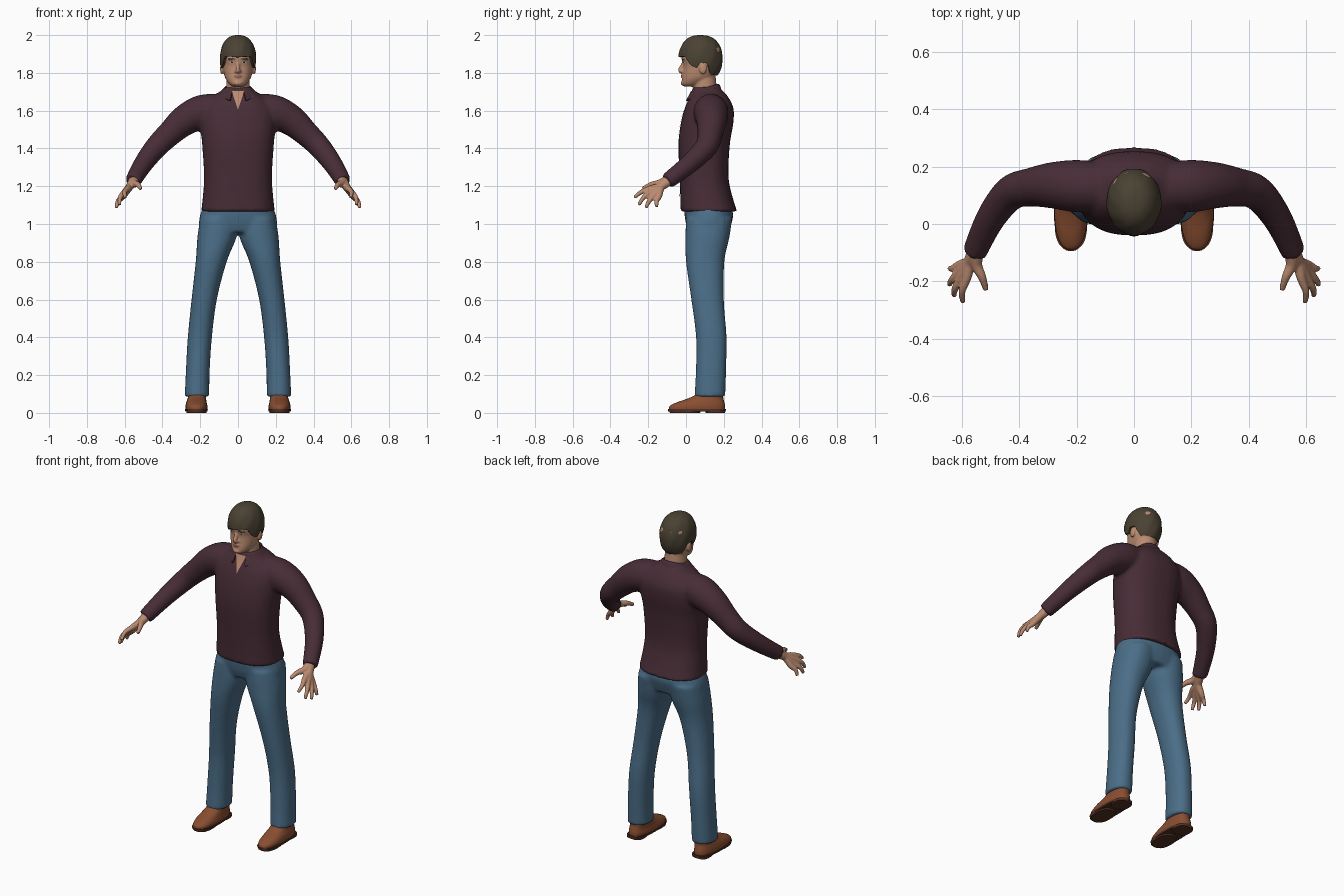
import bpy, bmesh, math
from mathutils import Vector

cube = bpy.data.objects.get("Cube")
if cube:
    bpy.data.objects.remove(cube)


def material(name, r, g, b):
    m = bpy.data.materials.new(name)
    m.use_nodes = True
    m.diffuse_color = (r, g, b, 1)
    m.node_tree.nodes["Principled BSDF"].inputs["Base Color"].default_value = (r, g, b, 1)
    return m


SHIRT = material("plum shirt", .064, .026, .038)
DENIM = material("blue denim", .07, .155, .245)
SKIN = material("skin", .5, .26, .165)
HAIR = material("brown hair", .068, .054, .033)
LEATHER = material("tan leather", .25, .075, .03)
SOLE = material("dark sole", .09, .032, .018)
WHITE = material("eye white", .6, .55, .5)
DARK = material("dark brown", .02, .014, .01)
LIPS = material("lips", .36, .14, .1)


# ---------- helpers ----------
def add_grid(bm, rows, closed=True, cap=True):
    """Skin rows of points with quads, optionally wrapping round and capping the ends."""
    vs = [[bm.verts.new(p) for p in row] for row in rows]
    n = len(rows[0])
    for a, b in zip(vs, vs[1:]):
        for i in range(n if closed else n - 1):
            j = (i + 1) % n
            bm.faces.new((a[i], a[j], b[j], b[i]))
    if cap:
        bm.faces.new(vs[0][::-1])
        bm.faces.new(vs[-1])


def spline(keys, steps=6):
    """Catmull-Rom through tuples of any length."""
    out = []
    for i in range(len(keys) - 1):
        a, b, c, d = (keys[max(i - 1, 0)], keys[i], keys[i + 1], keys[min(i + 2, len(keys) - 1)])
        for s in range(steps):
            t = s / steps
            out.append([q + t * (r - p) / 2 + t * t * (p - 2.5 * q + 2 * r - d2 / 2)
                        + t ** 3 * (1.5 * (q - r) + (d2 - p) / 2)
                        for p, q, r, d2 in zip(a, b, c, d)])
    return out + [list(keys[-1])]


def loft(bm, keys, power=2, sides=32):
    """Stack of level superellipses given as (x, y, z, rx, ry)."""
    rows = []
    for x, y, z, rx, ry in spline(keys):
        row = []
        for i in range(sides):
            c, s = math.cos(math.tau * i / sides), math.sin(math.tau * i / sides)
            row.append((x + rx * math.copysign(abs(c) ** (2 / power), c),
                        y + ry * math.copysign(abs(s) ** (2 / power), s), z))
        rows.append(row)
    add_grid(bm, rows)


def span(profile, x=0):
    """Turn (z, front, back, half width) into loft keys."""
    return [(x, (f + b) / 2, z, w, (b - f) / 2) for z, f, b, w in profile]


def tube(bm, keys, sides=16):
    """Round tube through (x, y, z, radius)."""
    pts = spline(keys)
    rows = []
    for i, p in enumerate(pts):
        d = Vector(pts[min(i + 1, len(pts) - 1)][:3]) - Vector(pts[max(i - 1, 0)][:3])
        q = d.to_track_quat('Z', 'Y')
        rows.append([Vector(p[:3]) + q @ Vector((p[3] * math.cos(math.tau * k / sides),
                     p[3] * math.sin(math.tau * k / sides), 0)) for k in range(sides)])
    add_grid(bm, rows)


def ball(bm, centre, radii):
    made = bmesh.ops.create_uvsphere(bm, u_segments=20, v_segments=12, radius=1)["verts"]
    for v in made:
        v.co = Vector(centre) + Vector([a * b for a, b in zip(v.co, radii)])


def finish(bm, name, mat, voxel=0, smooth=5, thick=0):
    """Make the object; a voxel size fuses the pieces into one soft skin."""
    bmesh.ops.recalc_face_normals(bm, faces=bm.faces)
    me = bpy.data.meshes.new(name)
    bm.to_mesh(me)
    bm.free()
    ob = bpy.data.objects.new(name, me)
    bpy.context.collection.objects.link(ob)
    if voxel:
        mod = ob.modifiers.new("fuse", 'REMESH')
        mod.mode = 'VOXEL'
        mod.voxel_size = voxel
        mod = ob.modifiers.new("soften", 'SMOOTH')
        mod.iterations = smooth
    if thick:
        mod = ob.modifiers.new("thickness", 'SOLIDIFY')
        mod.thickness = thick
        mod.offset = -1
    deps = bpy.context.evaluated_depsgraph_get()
    ob.data = bpy.data.meshes.new_from_object(ob.evaluated_get(deps))
    ob.modifiers.clear()
    ob.data.materials.clear()
    ob.data.materials.append(mat)
    for o in bpy.context.selected_objects:
        o.select_set(False)
    ob.select_set(True)
    bpy.context.view_layer.objects.active = ob
    bpy.ops.object.shade_smooth_by_angle(angle=math.radians(50))
    bpy.context.view_layer.update()
    return ob


def front(ob, x, z, lift=.002):
    """Point just in front of a body's front surface."""
    hit, co, _, _ = ob.ray_cast(Vector((x, -1, z)), Vector((0, 1, 0)))
    return Vector((x, (co.y if hit else 0) - lift, z))


def plate(name, ob, mat, low, high, half, centre=lambda z: 0, lift=.002, rows=10):
    """Thin patch lying on the front surface; half(z) is its half width."""
    bm = bmesh.new()
    zs = [low + (high - low) * i / rows for i in range(rows + 1)]
    add_grid(bm, [[front(ob, centre(z) + half(z) * k / 4, z, lift) for k in range(-4, 5)]
                  for z in zs], closed=False, cap=False)
    return finish(bm, name, mat)


# ---------- shirt ----------
bm = bmesh.new()
loft(bm, span([(1.065, -.03, .272, .196), (1.13, -.03, .25, .188), (1.25, -.034, .225, .18),
               (1.42, -.04, .232, .19), (1.53, -.028, .25, .2), (1.61, -.008, .252, .19),
               (1.67, .018, .225, .14), (1.705, .03, .195, .09), (1.725, .035, .175, .075)]),
     power=2.4)
for s in (1, -1):
    tube(bm, [(s * .09, .13, 1.61, .08), (s * .19, .132, 1.592, .092), (s * .28, .135, 1.55, .082),
              (s * .36, .128, 1.48, .068), (s * .43, .108, 1.41, .061), (s * .5, .02, 1.32, .052),
              (s * .557, -.1, 1.225, .043)], 24)
shirt = finish(bm, "shirt", SHIRT, .01, 8)

# open neck and button band
plate("neck_opening", shirt, SKIN, 1.607, 1.705, lambda z: .001 + (z - 1.607) * .33, lift=.004)
plate("button_band", shirt, SHIRT, 1.08, 1.6, lambda z: .016, lift=.003, rows=24)

# collar: a band round the neck ending in two folded points
bm = bmesh.new()
rows = [[], [], []]
for i in range(41):
    a = math.radians(24 + 312 * i / 40)
    back = (1 - math.cos(a)) / 2
    tip = max(0, 1 - back * 3)
    for row, r, z in zip(rows, (.07, .08, .094 + .012 * tip),
                         (1.7 + .043 * back, 1.694 + .04 * back, 1.685 - .035 * tip + .01 * back)):
        row.append((r * math.sin(a), .1 - r * math.cos(a) - .005 * tip, z))
add_grid(bm, rows, closed=False, cap=False)
finish(bm, "collar", SHIRT, thick=.008)

# ---------- jeans ----------
bm = bmesh.new()
loft(bm, span([(.955, .015, .225, .19), (1.0, .0, .24, .207), (1.05, -.008, .25, .2),
               (1.1, -.01, .235, .182)]), power=2.3)
for s in (1, -1):
    loft(bm, [(s * (i + o) / 2, (f + b) / 2, z, (o - i) / 2, (b - f) / 2)
              for z, i, o, f, b in ((1.03, .0, .2, .0, .245), (.93, .008, .215, -.003, .23),
                                    (.8, .06, .224, .0, .203), (.6, .112, .246, .028, .2),
                                    (.4, .138, .266, .053, .215), (.22, .15, .276, .052, .212),
                                    (.085, .152, .282, .045, .208))], power=2.2)
finish(bm, "jeans", DENIM, .01, 6)

# ---------- head and neck ----------
bm = bmesh.new()
loft(bm, span([(1.728, -.01, .05, .026), (1.742, -.022, .09, .046), (1.77, -.021, .14, .066),
               (1.8, -.017, .165, .075), (1.84, -.014, .18, .081), (1.88, -.023, .187, .085),
               (1.93, -.015, .183, .083), (1.97, .02, .15, .055)]), power=2.2)
tube(bm, [(0, .105, 1.65, .066), (0, .1, 1.72, .063), (0, .095, 1.8, .06)], 24)
tube(bm, [(0, -.01, 1.862, .008), (0, -.022, 1.835, .01), (0, -.03, 1.814, .013),
          (0, -.012, 1.802, .011)])
for s in (1, -1):
    ball(bm, (s * .086, .09, 1.822), (.009, .02, .03))
    ball(bm, (s * .011, -.017, 1.808), (.009, .012, .008))
    ball(bm, (s * .032, -.012, 1.876), (.024, .012, .007))
ball(bm, (0, -.014, 1.782), (.022, .013, .011))
ball(bm, (0, -.016, 1.745), (.022, .013, .012))
head = finish(bm, "head", SKIN, .005, 4)

# face details
for s, side in ((1, "left"), (-1, "right")):
    for part, mat, x, z, w, h, lift in (("eye", WHITE, .033, 1.856, .0125, .0055, .001),
                                        ("iris", DARK, .032, 1.856, .005, .005, .003),
                                        ("eyebrow", HAIR, .034, 1.874, .02, .0045, .002)):
        plate(side + "_" + part, head, mat, z - h, z + h,
              lambda q: w * math.sqrt(max(.001, 1 - ((q - z) / h) ** 2)),
              lambda q: s * x, lift)
plate("lips", head, LIPS, 1.775, 1.789,
      lambda q: .024 * math.sqrt(max(.001, 1 - ((q - 1.782) / .007) ** 2)))

# ---------- hair ----------
HAIRLINE = [(0, 1.884), (45, 1.888), (62, 1.84), (80, 1.825), (90, 1.855), (108, 1.85),
            (122, 1.79), (180, 1.785)]


def hairline(t):
    for (a, p), (b, q) in zip(HAIRLINE, HAIRLINE[1:]):
        if t <= b:
            return p + (q - p) * (t - a) / (b - a)
    return HAIRLINE[-1][1]


bm = bmesh.new()
rows = []
for k in range(19):
    row = []
    for i in range(72):
        a = math.tau * i / 72
        low = hairline(math.degrees(min(a, math.tau - a)))
        phi = math.acos((low - 1.875) / .125) * k / 18
        r = math.sin(phi) ** .78 * (1 + .012 * math.sin(9 * a + 5 * phi) * math.sin(phi))
        row.append((.096 * r * math.sin(a), .077 - .117 * r * math.cos(a),
                    1.875 + .125 * math.cos(phi)))
    rows.append(row)
add_grid(bm, rows, cap=False)
bmesh.ops.remove_doubles(bm, verts=bm.verts, dist=.0001)
finish(bm, "hair", HAIR, thick=.02)

# ---------- hands and shoes ----------
FINGERS = [((.583, -.187, 1.188), (.6, -.235, 1.17), (.597, -.273, 1.14)),
           ((.6, -.182, 1.17), (.624, -.225, 1.14), (.628, -.25, 1.1)),
           ((.607, -.165, 1.155), (.635, -.195, 1.122), (.644, -.212, 1.086)),
           ((.608, -.143, 1.147), (.632, -.155, 1.122), (.643, -.155, 1.09))]
for s, side in ((1, "left"), (-1, "right")):
    bm = bmesh.new()
    wrist = (s * .548, -.085, 1.236, .029)
    for bones in FINGERS:
        tube(bm, [wrist, (s * .572, -.13, 1.2, .022)]
             + [(s * x, y, z, r) for (x, y, z), r in zip(bones, (.0165, .0125, .009))], 12)
    tube(bm, [wrist, (s * .55, -.14, 1.215, .021), (s * .53, -.185, 1.208, .015),
              (s * .516, -.23, 1.187, .01)], 12)
    finish(bm, side + "_hand", SKIN, .005, 3)

    bm = bmesh.new()
    loft(bm, [(s * .22, .058, .012, .056, .148), (s * .22, .06, .035, .058, .147),
              (s * .22, .076, .055, .054, .127), (s * .218, .102, .075, .049, .096),
              (s * .217, .122, .095, .047, .074), (s * .217, .127, .12, .045, .066)], power=2.4)
    finish(bm, side + "_shoe", LEATHER)
    bm = bmesh.new()
    loft(bm, [(s * .22, .058, .008, .059, .152), (s * .22, .058, .02, .06, .153)], power=2.4)
    loft(bm, [(s * .22, .155, 0, .05, .052), (s * .22, .155, .015, .052, .054)], power=3)
    loft(bm, [(s * .22, -.005, 0, .052, .08), (s * .22, -.005, .015, .056, .086)], power=2.4)
    finish(bm, side + "_sole", SOLE)
